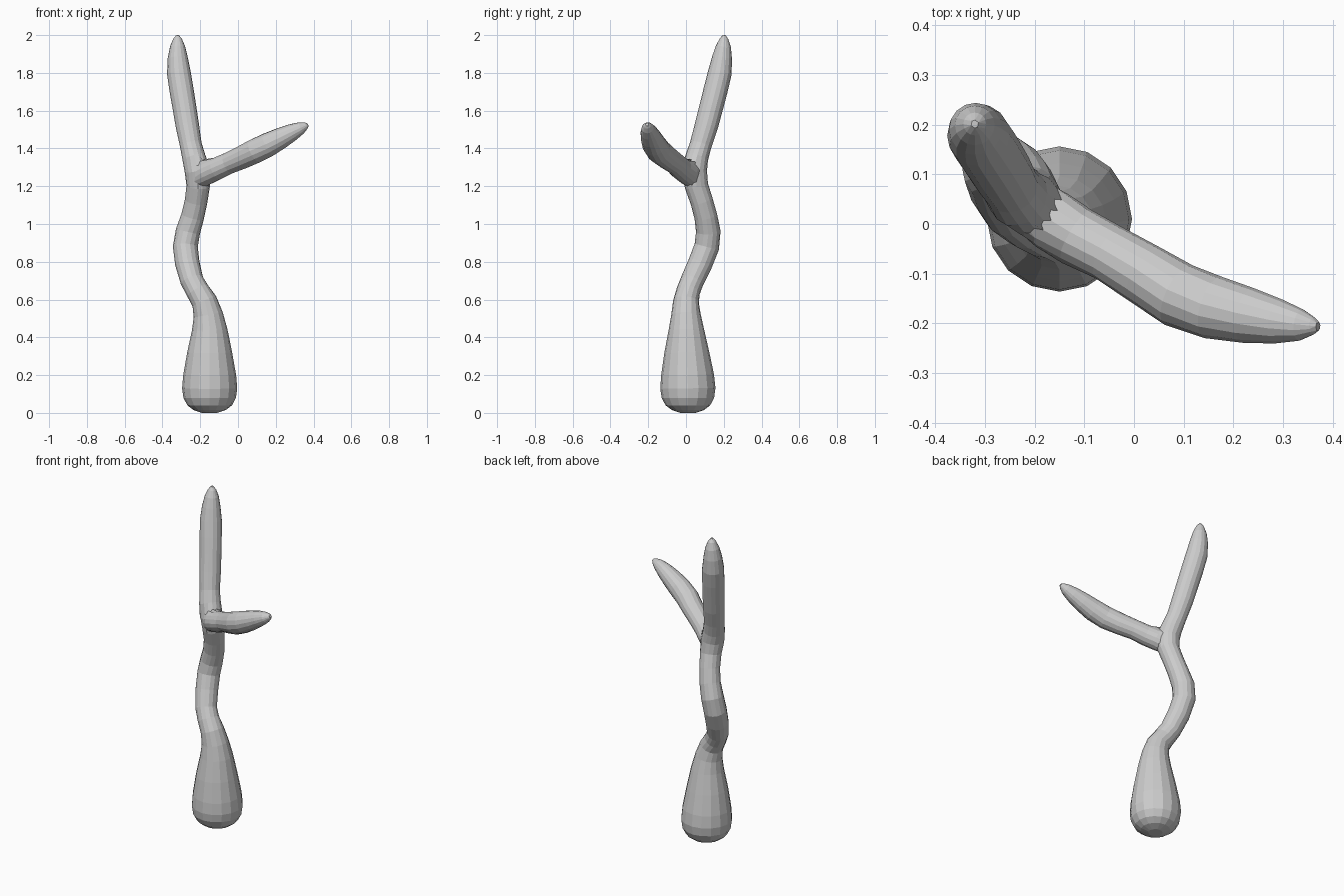
import bpy, bmesh, math
from mathutils import Vector

if "Cube" in bpy.data.objects:
    bpy.data.objects.remove(bpy.data.objects["Cube"])

SIDES = 16

bark = bpy.data.materials.new("pale_grey")
bark.diffuse_color = (0.6, 0.6, 0.6, 1)
bark.use_nodes = True
bark.node_tree.nodes["Principled BSDF"].inputs["Base Color"].default_value = bark.diffuse_color


def limb(name, path, hint):
    """Sweep a ring along (x, y, z, radius) points, with rounded closed ends."""
    pts = [Vector(p[:3]) for p in path]
    bm = bmesh.new()
    rings = []
    for i, p in enumerate(pts):
        t = (pts[min(i + 1, len(pts) - 1)] - pts[max(i - 1, 0)]).normalized()
        u = (hint - t * hint.dot(t)).normalized()
        v = t.cross(u)
        r = path[i][3]
        rings.append([bm.verts.new(p + r * (u * math.cos(a) + v * math.sin(a)))
                      for a in (2 * math.pi * k / SIDES for k in range(SIDES))])
    for a, b in zip(rings, rings[1:]):
        for k in range(SIDES):
            n = (k + 1) % SIDES
            bm.faces.new((a[k], a[n], b[n], b[k]))
    bm.faces.new(rings[0][::-1])
    bm.faces.new(rings[-1])
    bmesh.ops.recalc_face_normals(bm, faces=bm.faces[:])
    mesh = bpy.data.meshes.new(name)
    bm.to_mesh(mesh)
    bm.free()
    mesh.materials.append(bark)
    ob = bpy.data.objects.new(name, mesh)
    bpy.context.collection.objects.link(ob)
    return ob


# Bulbous base, winding stem and tall upright prong
trunk = limb("trunk", [
    (-.15, .01, .0, .04), (-.15, .01, .015, .085), (-.15, .01, .04, .118),
    (-.15, .01, .08, .139), (-.15, .01, .13, .146), (-.15, .008, .20, .140),
    (-.15, .004, .32, .119), (-.15, .002, .44, .094), (-.158, 0, .52, .078),
    (-.178, 0, .59, .068), (-.213, .012, .645, .063), (-.244, .033, .70, .062),
    (-.268, .075, .79, .065), (-.279, .11, .88, .066), (-.265, .118, .96, .065),
    (-.240, .105, 1.04, .061), (-.222, .083, 1.12, .060), (-.211, .056, 1.20, .062),
    (-.214, .043, 1.28, .068), (-.232, .055, 1.35, .063), (-.250, .078, 1.42, .058),
    (-.268, .108, 1.52, .062), (-.284, .134, 1.62, .063), (-.299, .157, 1.71, .064),
    (-.313, .179, 1.80, .063), (-.319, .191, 1.88, .053), (-.320, .198, 1.94, .040),
    (-.320, .201, 1.98, .023), (-.320, .201, 2.0, .008)], Vector((1, 0, 0)))

# Side prong growing out of the fork
branch = limb("side_branch", [
    (-.215, .035, 1.24, .050), (-.17, .01, 1.268, .066), (-.115, -.025, 1.293, .061),
    (-.05, -.058, 1.322, .058), (.02, -.100, 1.352, .062), (.09, -.143, 1.386, .066),
    (.16, -.168, 1.420, .064), (.23, -.184, 1.456, .056), (.29, -.196, 1.487, .045),
    (.335, -.203, 1.509, .032), (.36, -.205, 1.521, .018), (.37, -.206, 1.527, .009)],
    Vector((0, 0, 1)))

# Fuse the prong into the trunk
fuse = trunk.modifiers.new("fuse", 'BOOLEAN')
fuse.operation = 'UNION'
fuse.solver = 'EXACT'
fuse.object = branch
bpy.context.view_layer.update()
fused = bpy.data.meshes.new_from_object(
    trunk.evaluated_get(bpy.context.evaluated_depsgraph_get()))
trunk.modifiers.clear()
trunk.data = fused
bpy.data.objects.remove(branch)

# Soften the crotch where the prongs meet
centre = Vector((-.17, .02, 1.30))
bm = bmesh.new()
bm.from_mesh(fused)
bmesh.ops.remove_doubles(bm, verts=bm.verts[:], dist=.004)
near = [v for v in bm.verts if (v.co - centre).length < .1]
for _ in range(2):
    bmesh.ops.smooth_vert(bm, verts=near, factor=.4, use_axis_x=True,
                          use_axis_y=True, use_axis_z=True)
bm.to_mesh(fused)
bm.free()
trunk.name = "forked_stem"
